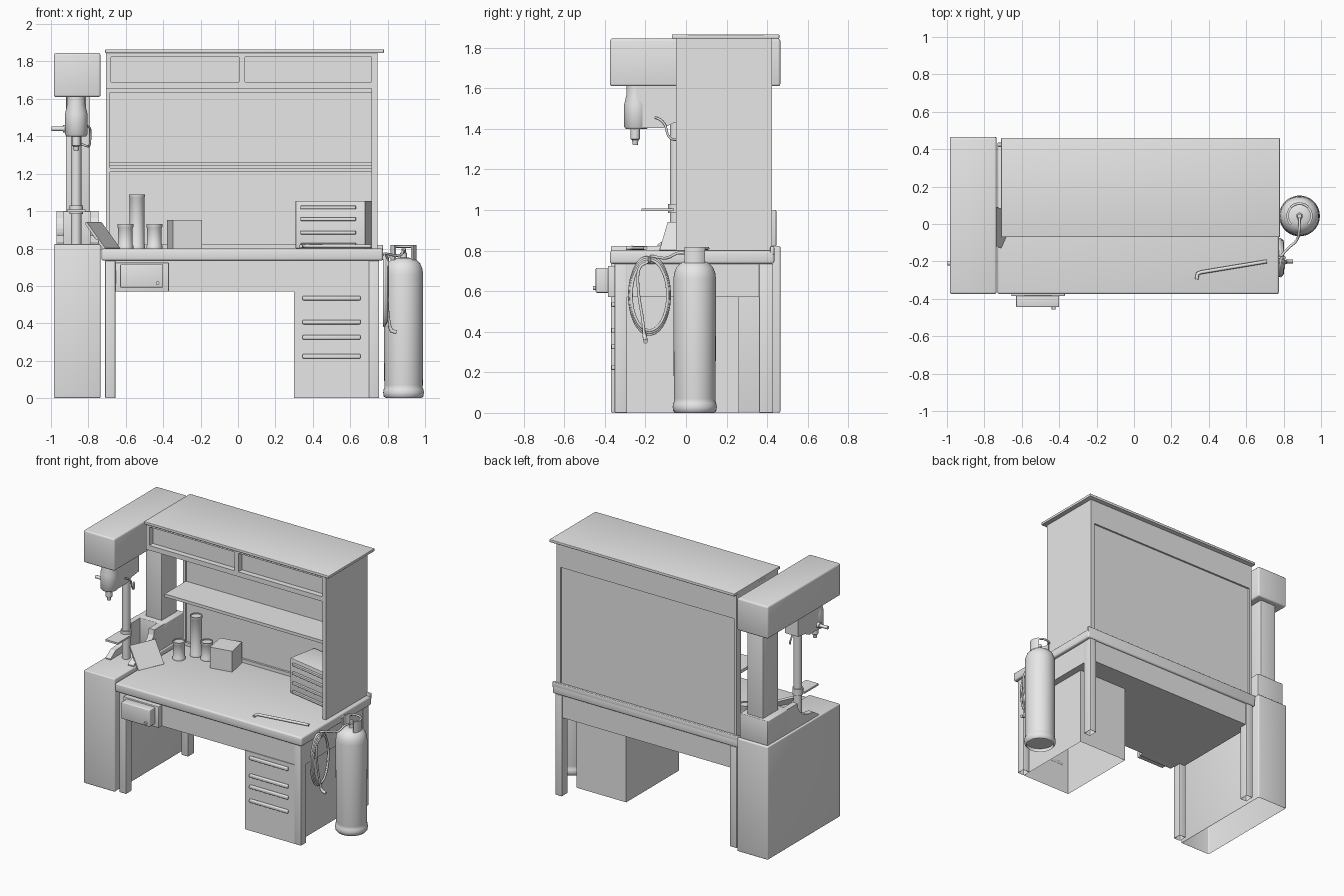
import bpy, bmesh, math
from mathutils import Vector, Matrix

if "Cube" in bpy.data.objects:
    bpy.data.objects.remove(bpy.data.objects["Cube"])

grey = bpy.data.materials.new("plain_grey")
grey.diffuse_color = (0.8, 0.8, 0.8, 1)
grey.use_nodes = True
grey.node_tree.nodes["Principled BSDF"].inputs["Base Color"].default_value = grey.diffuse_color


def finish(name, bm, smooth=False):
    me = bpy.data.meshes.new(name)
    bmesh.ops.recalc_face_normals(bm, faces=bm.faces)
    bm.to_mesh(me)
    bm.free()
    me.materials.append(grey)
    ob = bpy.data.objects.new(name, me)
    bpy.context.collection.objects.link(ob)
    if smooth:
        bpy.ops.object.select_all(action='DESELECT')
        ob.select_set(True)
        bpy.context.view_layer.objects.active = ob
        bpy.ops.object.shade_smooth_by_angle(angle=math.radians(40))
    return ob


def box(name, x, y, z, bevel=0.0, open_bottom=False, turn=0):
    """Box from (min, max) ranges, optionally bevelled, open below or turned about z."""
    bm = bmesh.new()
    bmesh.ops.create_cube(bm, size=1)
    c = Vector((sum(x) / 2, sum(y) / 2, sum(z) / 2))
    for v in bm.verts:
        v.co = Vector((v.co.x * (x[1] - x[0]), v.co.y * (y[1] - y[0]), v.co.z * (z[1] - z[0])))
    if bevel:
        bmesh.ops.bevel(bm, geom=bm.edges[:], offset=bevel, segments=3, profile=0.5, affect='EDGES')
    bm.transform(Matrix.Translation(c) @ Matrix.Rotation(math.radians(turn), 4, 'Z'))
    if open_bottom:
        bm.normal_update()
        low = [f for f in bm.faces if f.normal.z < -0.95]
        bmesh.ops.delete(bm, geom=low, context='FACES')
    return finish(name, bm, bevel > 0)


def lathe(name, profile, centre, steps=32):
    """Revolve (radius, height) points about a vertical axis."""
    bm = bmesh.new()
    rings = []
    for r, h in profile:
        rings.append([bm.verts.new((centre[0] + r * math.cos(a), centre[1] + r * math.sin(a), h))
                      for a in (2 * math.pi * i / steps for i in range(steps))])
    for a, b in zip(rings, rings[1:]):
        for i in range(steps):
            j = (i + 1) % steps
            bm.faces.new((a[i], a[j], b[j], b[i]))
    bmesh.ops.remove_doubles(bm, verts=bm.verts, dist=1e-5)
    return finish(name, bm, True)


def tube(name, points, radius, smooth=True):
    """Round rod or hose along a path."""
    cu = bpy.data.curves.new(name, 'CURVE')
    cu.dimensions = '3D'
    cu.bevel_depth, cu.bevel_resolution, cu.use_fill_caps = radius, 2, True
    cu.resolution_u = 6
    sp = cu.splines.new('NURBS' if smooth else 'POLY')
    sp.points.add(len(points) - 1)
    for p, co in zip(sp.points, points):
        p.co = (*co, 1)
    if smooth:
        sp.use_endpoint_u, sp.order_u = True, 3
    cu.materials.append(grey)
    ob = bpy.data.objects.new(name, cu)
    bpy.context.collection.objects.link(ob)
    return ob


def prism(name, outline, x):
    """Extrude a (y, z) outline between two x values."""
    bm = bmesh.new()
    f = bm.faces.new([bm.verts.new((x[0], y, z)) for y, z in outline])
    ext = bmesh.ops.extrude_face_region(bm, geom=[f])['geom']
    bmesh.ops.translate(bm, vec=(x[1] - x[0], 0, 0),
                        verts=[v for v in ext if isinstance(v, bmesh.types.BMVert)])
    return finish(name, bm)


# Desk: top, rear lip, apron and legs
box("desk_top", (-0.73, 0.775), (-0.375, 0.435), (0.735, 0.80), 0.012)
box("desk_rear_lip", (-0.73, 0.775), (0.415, 0.435), (0.78, 0.82), 0.005)
box("desk_apron", (-0.70, 0.75), (-0.345, 0.42), (0.57, 0.74))
for side, x in (("left", (-0.71, -0.655)), ("right", (0.70, 0.755))):
    for end, y in (("front", (-0.352, -0.29)), ("rear", (0.36, 0.43))):
        box(f"{side}_{end}_leg", x, y, (0, 0.735), 0.004, True)

# Drawer pedestal with four pull bars
box("drawer_pedestal", (0.30, 0.70), (-0.35, 0.26), (0, 0.575), open_bottom=True)
for z in (0.535, 0.407, 0.326, 0.224):
    box("drawer_handle", (0.345, 0.655), (-0.368, -0.348), (z - 0.012, z + 0.012), 0.006)

# Hutch: roof, right side, back, shelf and upper cupboard
box("hutch_roof", (-0.71, 0.78), (-0.07, 0.46), (1.845, 1.865), 0.004)
box("hutch_side", (0.715, 0.745), (-0.05, 0.425), (0.80, 1.845))
box("hutch_back", (-0.70, 0.72), (0.385, 0.412), (0.80, 1.68))
box("hutch_rear_band", (-0.705, 0.745), (0.385, 0.425), (1.665, 1.845))
box("hutch_left_edge", (-0.705, -0.685), (0.375, 0.425), (0.80, 1.665))
box("hutch_shelf", (-0.69, 0.72), (0.14, 0.39), (1.24, 1.262))
box("back_rail", (-0.69, 0.72), (0.37, 0.39), (0.80, 0.825))
for z in (1.21, 1.635):
    box("back_rail", (-0.69, 0.72), (0.375, 0.39), (z, z + 0.02))
box("cupboard_floor", (-0.705, 0.72), (-0.05, 0.39), (1.655, 1.675))
box("cupboard_left_side", (-0.705, -0.68), (-0.05, 0.39), (1.67, 1.845))
box("cupboard_doors", (-0.69, 0.72), (-0.01, 0.01), (1.67, 1.845))
box("cupboard_top_rail", (-0.69, 0.72), (-0.05, 0.0), (1.825, 1.846))
box("cupboard_bottom_rail", (-0.69, 0.72), (-0.05, 0.0), (1.67, 1.69))
box("cupboard_divider", (0.005, 0.038), (-0.05, 0.0), (1.67, 1.845))

# Left tower: pedestal, foot with curved cheeks, column and head
box("tower_pedestal", (-0.985, -0.735), (-0.37, 0.465), (0, 0.823), 0.008, True)
box("tower_foot", (-0.97, -0.745), (0.20, 0.445), (0.82, 1.0), 0.005)
cheek = [(0.22, 0.82), (0.22, 1.0), (0.10, 1.0)]
cheek += [(-0.08 + 0.18 * math.cos(a), 0.995 - 0.125 * math.sin(a))
          for a in (math.pi / 2 * i / 6 for i in range(1, 7))]
cheek += [(-0.14, 0.83), (-0.14, 0.82)]
for x in ((-0.97, -0.93), (-0.79, -0.745)):
    prism("foot_cheek", cheek, x)
box("tower_column", (-0.92, -0.79), (0.25, 0.425), (0.95, 1.63), 0.004)
box("tower_head", (-0.985, -0.735), (-0.375, 0.465), (1.61, 1.845), 0.012)

# Drill: post, body, chuck, feed handle, table and cable
lathe("drill_post", [(0, 0.82), (0.027, 0.82), (0.027, 1.62), (0, 1.62)], (-0.865, -0.052), 20)
lathe("drill_nose", [(0, 1.4), (0.052, 1.4), (0.06, 1.41), (0.06, 1.52), (0.048, 1.57),
                     (0.048, 1.62), (0, 1.62)], (-0.865, -0.245))
prism("drill_body", [(-0.245, 1.405), (-0.11, 1.405), (-0.06, 1.43), (0.02, 1.44),
                     (0.02, 1.615), (-0.245, 1.615)], (-0.917, -0.813))
lathe("drill_chuck", [(0, 1.32), (0.012, 1.32), (0.016, 1.345), (0.023, 1.35), (0.023, 1.405)],
      (-0.865, -0.25), 20)
tube("feed_handle", [(-0.9, -0.21, 1.44), (-0.998, -0.21, 1.44)], 0.012, False)
tube("feed_hub", [(-0.9, -0.21, 1.44), (-0.935, -0.21, 1.44)], 0.02, False)
lathe("table_collar", [(0.027, 0.985), (0.036, 0.985), (0.036, 1.03), (0.027, 1.03)], (-0.865, -0.052), 20)
box("drill_table", (-0.915, -0.815), (-0.22, -0.06), (0.995, 1.008))
tube("drill_cable", [(-0.81, -0.15, 1.455), (-0.79, -0.13, 1.45), (-0.79, -0.10, 1.42),
                     (-0.79, -0.09, 1.36), (-0.80, -0.05, 1.34), (-0.84, 0.0, 1.36)], 0.006)

# Cans and carton on the desk
for x, y, top in ((-0.602, 0.18, 0.93), (-0.54, 0.29, 1.09), (-0.447, 0.28, 0.93)):
    lathe("can", [(0, 0.80), (0.042, 0.80), (0.042, 0.815), (0.039, 0.82), (0.039, top - 0.02),
                  (0.042, top - 0.015), (0.042, top), (0.036, top), (0.036, top - 0.008),
                  (0, top - 0.008)], (x, y), 24)
box("carton", (-0.365, -0.205), (0.19, 0.35), (0.80, 0.952), turn=11)

# Small drawer chest, turned slightly
chest = (0.515, 0.235)
box("tool_chest", (0.325, 0.705), (0.125, 0.345), (0.80, 1.055), 0.004, turn=-11)
spin = Matrix.Rotation(math.radians(-11), 4, 'Z')
for z in (1.02, 0.957, 0.885, 0.82):
    off = spin @ Vector((-0.01, -0.117, 0))
    cx, cy = chest[0] + off.x, chest[1] + off.y
    box("chest_handle", (cx - 0.15, cx + 0.15), (cy - 0.01, cy + 0.01), (z - 0.009, z + 0.009), 0.004, turn=-11)

# Book leaning against the tower
bm = bmesh.new()
a, b, lean = Vector((-0.71, -0.13, 0.802)), Vector((-0.63, 0.05, 0.802)), Vector((-0.10, 0.04, 0.14))
thick = lean.cross(b - a).normalized() * 0.014
lower = [bm.verts.new(p) for p in (a, b, b + lean, a + lean)]
upper = [bm.verts.new(v.co + thick) for v in lower]
bm.faces.new(lower)
bm.faces.new(upper)
for i in range(4):
    j = (i + 1) % 4
    bm.faces.new((lower[i], lower[j], upper[j], upper[i]))
finish("leaning_book", bm)

# Pry bar on the desk
tube("pry_bar", [(0.335, -0.295, 0.812), (0.34, -0.265, 0.814), (0.36, -0.258, 0.813),
                 (0.71, -0.20, 0.812)], 0.010, False)

# Switch box on the apron
box("switch_plate", (-0.655, -0.37), (-0.385, -0.34), (0.57, 0.725), 0.004)
box("switch_box", (-0.63, -0.40), (-0.445, -0.38), (0.592, 0.715), 0.006)
tube("switch_knob", [(-0.43, -0.44, 0.615), (-0.43, -0.458, 0.615)], 0.010, False)

# Gas cylinder with valve and guard
gx, gy = 0.885, 0.043
lathe("gas_cylinder", [(0.095, 0.0), (0.106, 0.01), (0.109, 0.03), (0.106, 0.048), (0.101, 0.058),
                       (0.103, 0.07), (0.105, 0.66), (0.101, 0.69), (0.09, 0.718), (0.07, 0.738),
                       (0.045, 0.75), (0, 0.752)], (gx, gy), 40)
lathe("cylinder_base", [(0, 0.025), (0.096, 0.025), (0.096, 0.0)], (gx, gy), 40)
lathe("valve", [(0.018, 0.745), (0.018, 0.775), (0.012, 0.78), (0.012, 0.80), (0, 0.80)], (gx, gy), 16)
for s in (-1, 1):
    bm = bmesh.new()
    rows = []
    for i in range(9):
        t = math.radians(-45 + 90 * i / 8)
        rows.append([bm.verts.new((gx + s * r * math.cos(t), gy + r * math.sin(t), z))
                     for r, z in ((0.07, 0.735), (0.07, 0.818), (0.058, 0.818), (0.058, 0.735))])
    for p, q in zip(rows, rows[1:]):
        for k in range(4):
            bm.faces.new((p[k], p[(k + 1) % 4], q[(k + 1) % 4], q[k]))
    bm.faces.new(rows[0])
    bm.faces.new(rows[-1])
    finish("valve_guard", bm, True)
tube("guard_bar", [(gx + 0.066 * math.cos(t), gy + 0.066 * math.sin(t), 0.811)
                   for t in (math.radians(45 + 90 * i / 8) for i in range(9))], 0.007)

# Coiled hose on the desk end, fed from the valve
coil = [(gx, gy, 0.775), (0.885, -0.03, 0.80), (0.875, -0.09, 0.76), (0.82, -0.13, 0.765)]
for i in range(61):
    t = 2 * math.pi * i / 20
    k = 1 - 0.05 * (i // 20)
    coil.append((0.782 + 0.006 * (i // 20), -0.18 + 0.10 * k * math.sin(t), 0.58 + 0.195 * k * math.cos(t)))
coil += [(0.80, -0.24, 0.72), (0.80, -0.235, 0.58), (0.80, -0.21, 0.45), (0.815, -0.205, 0.37)]
tube("hose", coil, 0.007)
tube("hose_nozzle", [(0.81, -0.205, 0.385), (0.82, -0.2, 0.36), (0.848, -0.2, 0.352)], 0.011, False)
tube("hose_hook", [(0.74, -0.18, 0.745), (0.80, -0.18, 0.745), (0.805, -0.18, 0.765)], 0.008, False)
